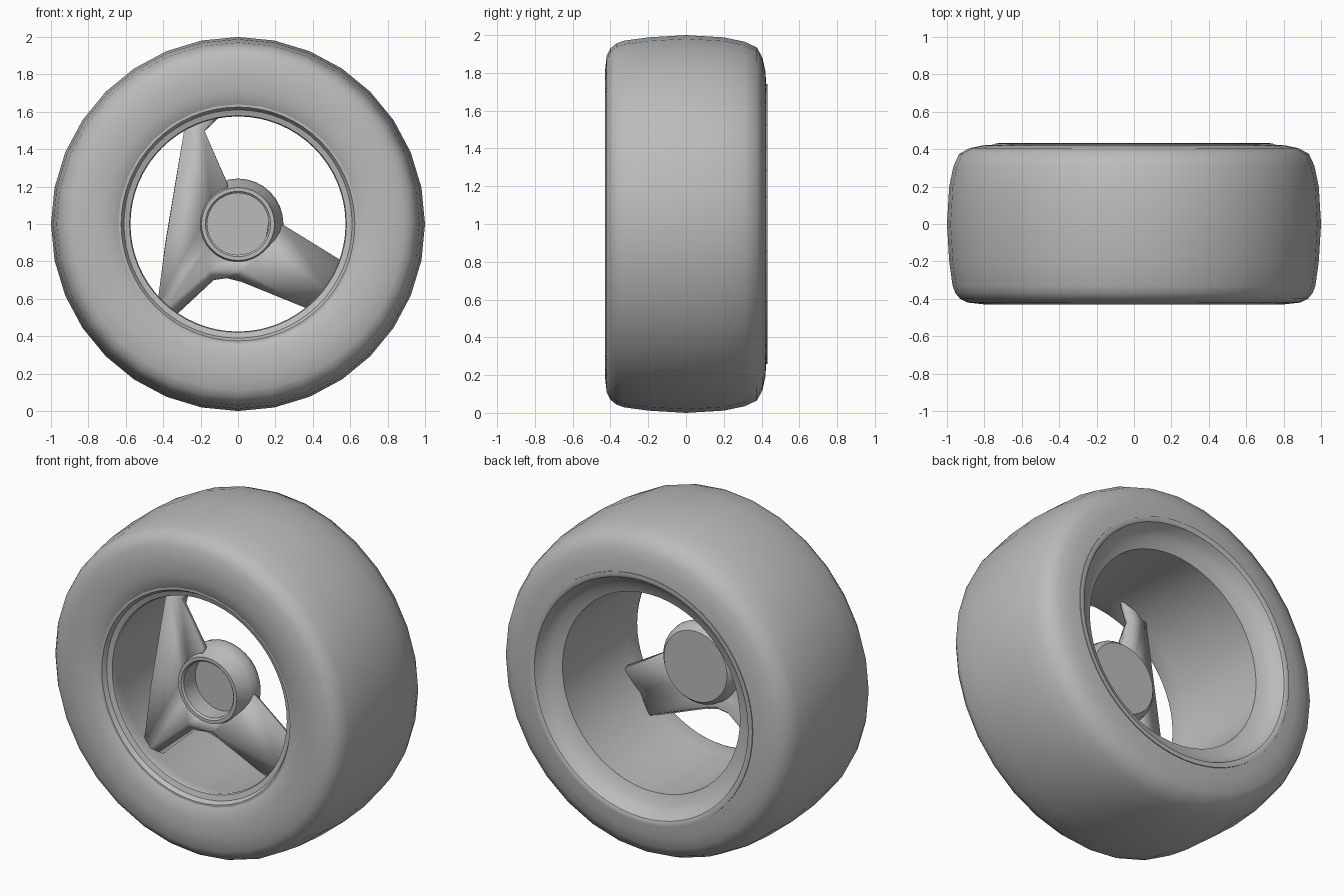
import bpy
import bmesh
from math import sin, cos, pi, radians

cube = bpy.data.objects.get("Cube")
if cube:
    bpy.data.objects.remove(cube, do_unlink=True)

# Single grey finish
grey = bpy.data.materials.new("plain grey")
grey.use_nodes = True
colour = (0.5, 0.5, 0.5, 1)
grey.diffuse_color = colour
grey.node_tree.nodes["Principled BSDF"].inputs["Base Color"].default_value = colour


def finish(name, bm, angle):
    """Turn a bmesh into a smooth-shaded object with the wheel axis at z = 1."""
    mesh = bpy.data.meshes.new(name)
    bm.to_mesh(mesh)
    bm.free()
    mesh.materials.append(grey)
    obj = bpy.data.objects.new(name, mesh)
    obj.location.z = 1
    bpy.context.collection.objects.link(obj)
    bpy.ops.object.select_all(action="DESELECT")
    obj.select_set(True)
    bpy.context.view_layer.objects.active = obj
    bpy.ops.object.shade_smooth_by_angle(angle=radians(angle))
    return obj


def lathe(name, profile, sides, closed, angle=35):
    """Revolve (radius, y) points around the y axis."""
    bm = bmesh.new()
    rings = []
    for radius, y in profile:
        if radius == 0:
            rings.append([bm.verts.new((0, y, 0))] * sides)
            continue
        turns = [2 * pi * i / sides for i in range(sides)]
        rings.append([bm.verts.new((radius * cos(t), y, radius * sin(t))) for t in turns])
    pairs = list(zip(rings, rings[1:]))
    if closed:
        pairs.append((rings[-1], rings[0]))
    for first, second in pairs:
        for i in range(sides):
            j = (i + 1) % sides
            corners = [first[i], first[j], second[j], second[i]]
            bm.faces.new(list(dict.fromkeys(corners)))
    bmesh.ops.recalc_face_normals(bm, faces=bm.faces)
    return finish(name, bm, angle)


# Tyre: rounded shoulders and a slightly crowned tread
tyre_profile = [
    (.64, -.40), (.67, -.415), (.72, -.425), (.80, -.43), (.89, -.42),
    (.93, -.40), (.955, -.37), (.97, -.33), (.988, -.2), (1, 0),
    (.988, .2), (.965, .31), (.935, .375), (.88, .405), (.81, .42),
    (.74, .425), (.74, .38), (.66, -.3),
]
lathe("tyre", tyre_profile, 32, True, 50)

# Rim: stepped front lip, straight barrel, wide rear flange
rim_profile = [
    (.645, -.40), (.625, -.40), (.61, -.375), (.58, -.365), (.575, -.35),
    (.59, -.28), (.59, .33), (.65, .35), (.69, .385), (.71, .425),
    (.725, .432), (.742, .43), (.742, .38), (.65, -.3),
]
lathe("rim", rim_profile, 64, True)

# Hub: open cup at the front, bulging body, flat back
hub_profile = [
    (0, -.17), (.165, -.17), (.165, -.28), (.175, -.29), (.195, -.29),
    (.205, -.25), (.23, -.205), (.243, -.16), (.235, -.12), (.21, -.09), (0, -.09),
]
lathe("hub", hub_profile, 32, False)

# Three-spoke web: named points as (x, y, height above axle)
points = {
    "top_left": (-.28, -.27, .55),
    "top_wing": (-.10, -.24, .585),
    "top_notch": (-.18, -.29, .50),
    "top_root": (-.06, -.25, .22),
    "side": (-.385, -.28, -.09),
    "left_tip": (-.43, -.275, -.42),
    "left_ridge": (-.38, -.285, -.45),
    "left_low": (-.345, -.24, -.50),
    "ridge_a": (-.15, -.27, -.25),
    "ridge_b": (.03, -.27, -.25),
    "arch_a": (-.13, -.22, -.30),
    "arch_mid": (-.06, -.22, -.29),
    "arch_b": (.02, -.22, -.31),
    "right_low": (.39, -.24, -.46),
    "right_ridge": (.48, -.285, -.35),
    "right_top": (.56, -.24, -.20),
    "right_root": (.235, -.19, 0),
}
# Inner edge of the web wraps the hub
for n, degrees in enumerate((105, 140, 180, 215, 250, 285, 320, 360)):
    turn = radians(degrees)
    points[f"hub{n}"] = (.19 * cos(turn), -.26, .19 * sin(turn))

patches = [
    "top_left top_wing top_notch",
    "top_left top_notch top_root hub0 hub1",
    "top_left hub1 hub2 side",
    "side hub2 hub3 left_ridge left_tip",
    "left_ridge hub3 ridge_a",
    "left_tip left_ridge left_low",
    "left_ridge ridge_a arch_a left_low",
    "ridge_a hub3 hub4 hub5 ridge_b",
    "ridge_a ridge_b arch_b arch_mid arch_a",
    "ridge_b right_ridge right_low arch_b",
    "ridge_b hub5 hub6 right_ridge",
    "right_ridge hub6 right_root right_top",
    "right_root hub6 hub7",
]
bm = bmesh.new()
verts = {key: bm.verts.new(place) for key, place in points.items()}
for patch in patches:
    bm.faces.new([verts[key] for key in patch.split()])
bmesh.ops.recalc_face_normals(bm, faces=bm.faces)
if sum(face.normal.y for face in bm.faces) > 0:
    bmesh.ops.reverse_faces(bm, faces=bm.faces)
spokes = finish("spokes", bm, 50)
shell = spokes.modifiers.new("thickness", "SOLIDIFY")
shell.thickness = .035
shell.offset = -1
